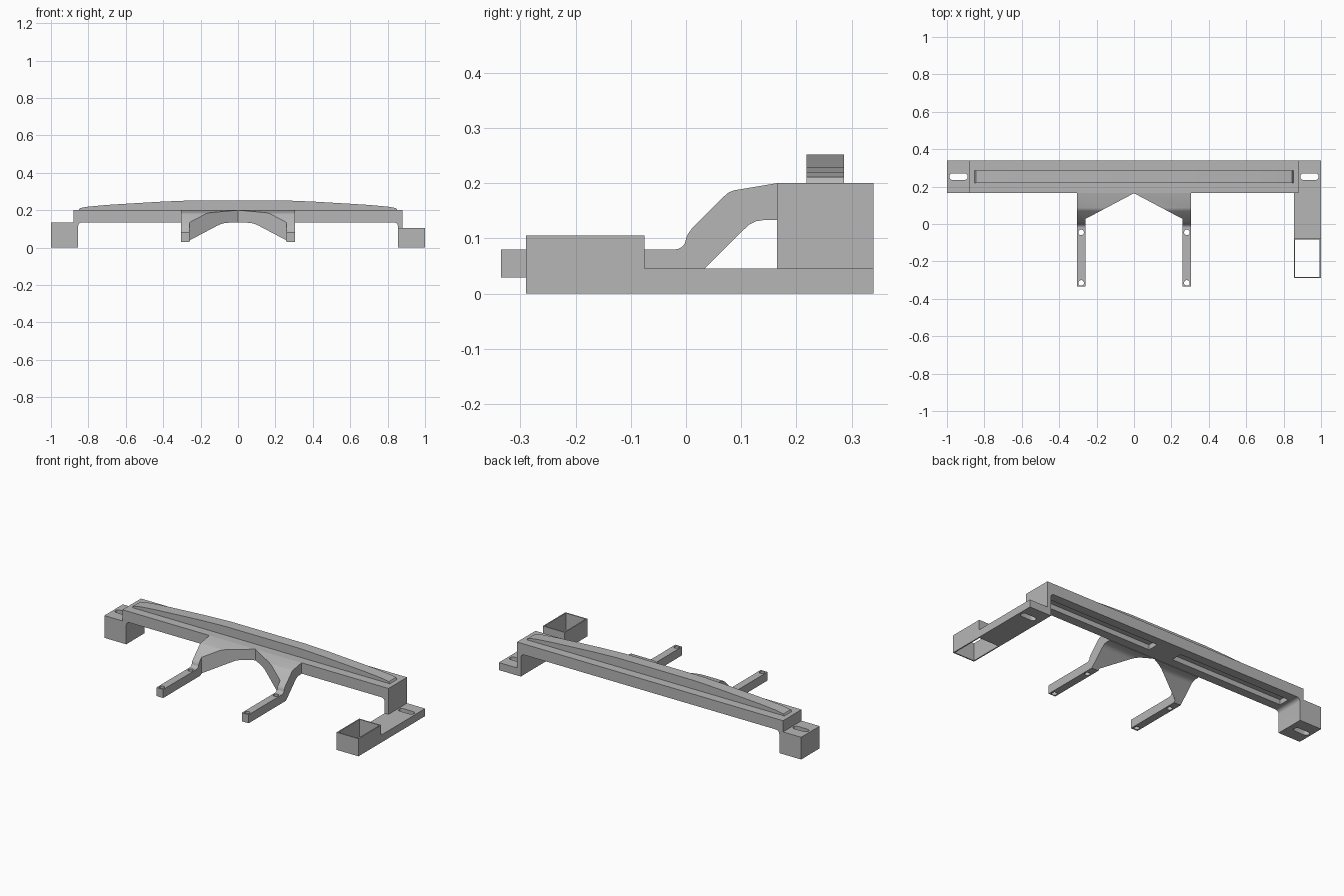
import bpy
import bmesh
import math

if "Cube" in bpy.data.objects:
    bpy.data.objects.remove(bpy.data.objects["Cube"], do_unlink=True)

grey = bpy.data.materials.new("plain grey")
grey.use_nodes = True
colour = (0.47, 0.47, 0.47, 1)
grey.diffuse_color = colour
grey.node_tree.nodes["Principled BSDF"].inputs["Base Color"].default_value = colour


def prism(name, pts, axis, lo, hi):
    """Extrude a flat outline along one axis."""
    place = {"x": lambda a, b, t: (t, a, b),
             "y": lambda a, b, t: (a, t, b),
             "z": lambda a, b, t: (a, b, t)}[axis]
    bm = bmesh.new()
    ends = [[bm.verts.new(place(a, b, t)) for a, b in pts] for t in (lo, hi)]
    for ring in ends:
        bm.faces.new(ring)
    n = len(pts)
    for i in range(n):
        j = (i + 1) % n
        bm.faces.new((ends[0][i], ends[0][j], ends[1][j], ends[1][i]))
    bmesh.ops.recalc_face_normals(bm, faces=bm.faces)
    mesh = bpy.data.meshes.new(name)
    bm.to_mesh(mesh)
    bm.free()
    obj = bpy.data.objects.new(name, mesh)
    bpy.context.collection.objects.link(obj)
    mesh.materials.append(grey)
    return obj


def rect(x0, x1, y0, y1):
    return [(x0, y0), (x1, y0), (x1, y1), (x0, y1)]


def arc(cx, cy, r, a0, a1, steps=8):
    angles = [math.radians(a0 + (a1 - a0) * i / steps) for i in range(steps + 1)]
    return [(cx + r * math.cos(a), cy + r * math.sin(a)) for a in angles]


def slot(cx, cy, half, r):
    return arc(cx + half, cy, r, -90, 90) + arc(cx - half, cy, r, 90, 270)


def cut(obj, cutter):
    """Subtract the cutter, then throw it away."""
    cutter.hide_render = True
    mod = obj.modifiers.new("cut", "BOOLEAN")
    mod.operation = "DIFFERENCE"
    mod.solver = "EXACT"
    mod.object = cutter
    bpy.context.view_layer.objects.active = obj
    bpy.ops.object.modifier_apply(modifier=mod.name)
    bpy.data.objects.remove(cutter, do_unlink=True)


def smooth(obj):
    bpy.ops.object.select_all(action="DESELECT")
    obj.select_set(True)
    bpy.context.view_layer.objects.active = obj
    bpy.ops.object.shade_smooth_by_angle(angle=math.radians(25))


BACK, FRONT = 0.34, 0.165
LEG, END, UNDER, TOP = 0.855, 0.88, 0.135, 0.2

# Cross beam with its two end feet
r = 0.022
outline = [(-1, 0), (-LEG, 0)]
outline += arc(-LEG + r, UNDER - r, r, 180, 90)
outline += arc(LEG - r, UNDER - r, r, 90, 0)
outline += [(LEG, 0), (1, 0), (1, 0.045), (END, 0.045), (END, TOP),
            (-END, TOP), (-END, 0.133), (-1, 0.133)]
beam = prism("cross_beam", outline, "y", FRONT, BACK)
for side in (-1, 1):
    # Mounting slot and underside channel
    cut(beam, prism("slot_cutter", slot(side * 0.938, 0.253, 0.031, 0.018), "z", -0.1, 0.19))
    x0, x1 = sorted((side * 0.08, side * 0.82))
    cut(beam, prism("channel_cutter", rect(x0, x1, 0.218, 0.286), "z", 0.1, 0.165))
smooth(beam)

# Arched rib on top of the beam
half = [(0.855, 0.195), (0.845, 0.211), (0.8, 0.219), (0.7, 0.228),
        (0.57, 0.236), (0.4, 0.246), (0.25, 0.252)]
rib = prism("top_rib", half + [(-x, z) for x, z in reversed(half)], "y", 0.218, 0.286)
smooth(rib)

# Side plate running forward to the open box
prism("side_plate", rect(LEG, 1, -0.075, FRONT), "z", 0, 0.045)
box = prism("open_box", rect(LEG, 1, -0.29, -0.075), "z", 0, 0.105)
wall = 0.007
cut(box, prism("box_cutter", rect(LEG + wall, 1 - wall, -0.29 + wall, -0.075 - wall),
               "z", -0.1, 0.2))

# Forked bracket: bent side profile, trimmed by a V and a gap between the arms
top_line = [(-0.335, 0.08)] + arc(-0.02, 0.1, 0.02, -90, 0, 6)
top_line += [(0.003, 0.107), (0.01, 0.117), (0.07, 0.177), (0.077, 0.183), (0.087, 0.187),
             (FRONT, TOP)]
under_line = [(FRONT, 0.133), (0.14, 0.133), (0.127, 0.131), (0.115, 0.125),
              (0.105, 0.116), (0.018, 0.029), (-0.335, 0.029)]
bracket = prism("forked_bracket", top_line + under_line, "x", -0.305, 0.305)
gap = [(-0.26, -0.5), (0.26, -0.5), (0.26, 0.027), (0, 0.1645), (-0.26, 0.027)]
cut(bracket, prism("gap_cutter", gap, "z", -0.1, 0.4))
for side in (-1, 1):
    for y in (-0.045, -0.315):
        cut(bracket, prism("hole_cutter", arc(side * 0.2825, y, 0.015, 0, 345, 23),
                           "z", -0.1, 0.15))
smooth(bracket)
